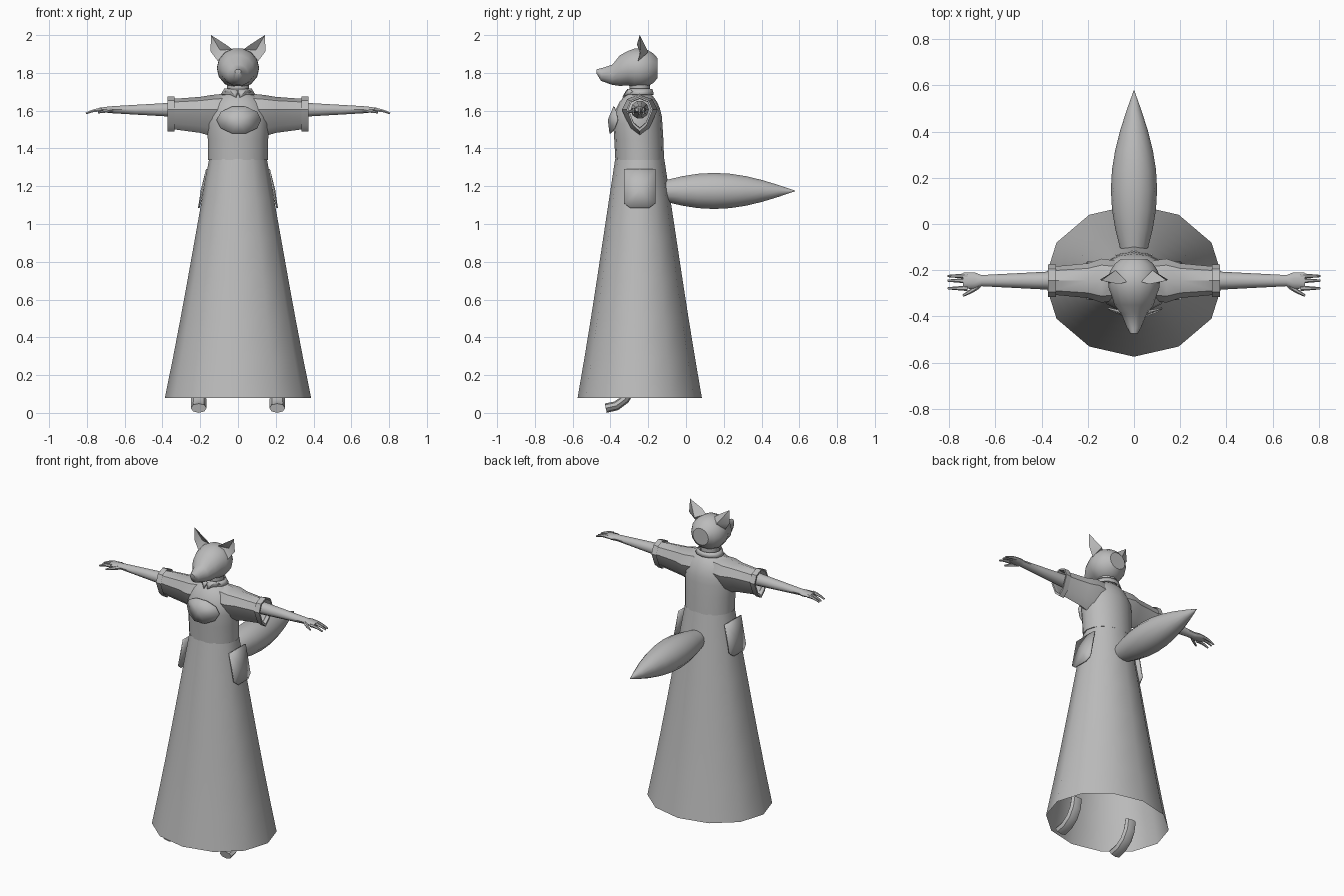
import bpy, bmesh, math
from math import sin, cos, pi, radians
from mathutils import Vector

if "Cube" in bpy.data.objects:
    bpy.data.objects.remove(bpy.data.objects["Cube"])

grey = bpy.data.materials.new("plain_grey")
grey.use_nodes = True
grey.diffuse_color = (0.5, 0.5, 0.5, 1)
grey.node_tree.nodes["Principled BSDF"].inputs["Base Color"].default_value = grey.diffuse_color

BODY_Y = -0.245
SKULL_Z = 1.825
ARM_Z = 1.605


def finish(name, bm, mirror=False, thick=0):
    bmesh.ops.recalc_face_normals(bm, faces=bm.faces)
    mesh = bpy.data.meshes.new(name)
    bm.to_mesh(mesh)
    bm.free()
    obj = bpy.data.objects.new(name, mesh)
    bpy.context.collection.objects.link(obj)
    mesh.materials.append(grey)
    bpy.ops.object.select_all(action='DESELECT')
    obj.select_set(True)
    bpy.context.view_layer.objects.active = obj
    bpy.ops.object.shade_smooth_by_angle(angle=radians(40))
    if thick:
        plate = obj.modifiers.new("thickness", 'SOLIDIFY')
        plate.thickness = thick
        plate.offset = 0
    if mirror:
        obj.modifiers.new("mirror", 'MIRROR')


def skin(bm, loops, caps):
    """Bridge equal loops of vertices and optionally close both ends."""
    for low, high in zip(loops, loops[1:]):
        for i in range(len(low)):
            bm.faces.new((low[i - 1], low[i], high[i], high[i - 1]))
    if caps:
        bm.faces.new(loops[0])
        bm.faces.new(loops[-1])


def steps(count):
    return [i / count for i in range(count + 1)]


def mix(start, end, t):
    return start + (end - start) * t


def loft(name, axis, centre, rings, sides=12, caps=True, drop=0, **options):
    """Each ring is (position, half width, half height, shift of the second
    centre coordinate); drop stretches the lower half into a point."""
    bm = bmesh.new()
    loops = []
    for pos, width, height, shift in rings:
        loop = []
        for i in range(sides):
            c, s = cos(2 * pi * i / sides), sin(2 * pi * i / sides)
            if drop and s < -0.01:
                c, s = c * 0.75, s * (1 + drop)
            u = centre[0] + width * c
            v = centre[1] + shift + height * s
            place = {'x': (pos, u, v), 'y': (u, pos, v), 'z': (u, v, pos)}
            loop.append(bm.verts.new(place[axis]))
        loops.append(loop)
    skin(bm, loops, caps)
    finish(name, bm, **options)


def tube(name, curve, radius, tip, flat=1, sides=6, count=4):
    """Sweep a tapering ring along a curve function, on both sides."""
    bm = bmesh.new()
    points = [Vector(curve(t)) for t in steps(count)]
    loops = []
    for i, p in enumerate(points):
        along = (points[min(i + 1, count)] - points[max(i - 1, 0)]).normalized()
        side = Vector((0, 1, 0)) if abs(along.x) > 0.5 else Vector((1, 0, 0))
        up = along.cross(side).normalized()
        side = up.cross(along)
        r = mix(radius, tip, i / count)
        angles = [2 * pi * k / sides for k in range(sides)]
        loops.append([bm.verts.new(p + r * (side * cos(a) + up * flat * sin(a))) for a in angles])
    skin(bm, loops, True)
    finish(name, bm, mirror=True)


def fan(name, outline, centres, **options):
    """Triangles from an outline to each centre point."""
    bm = bmesh.new()
    rim = [bm.verts.new(p) for p in outline]
    for centre in centres:
        middle = bm.verts.new(centre)
        for i in range(len(rim)):
            bm.faces.new((rim[i - 1], rim[i], middle))
    finish(name, bm, **options)


# Long open skirt with a slightly flared hem
def skirt_ring(t):
    flare = mix(0.378, 0.153, t) + 0.009 * (1 - 2 * t) ** 2 * (t < 0.5)
    return mix(0.08, 1.345, t), flare, flare * 0.85, 0


loft("skirt", 'z', (0, BODY_Y), [skirt_ring(t) for t in steps(6)], caps=False)

# Shirt body: straight waist, then domed shoulders
waist = [(1.34, 0.158, 0.129, 0), (1.45, 0.16, 0.13, -0.005)]
shoulders = [(1.53 + 0.18 * sin(a), 0.165 * cos(a), 0.13 * cos(a), -0.01 * cos(a))
             for a in [radians(80) * t for t in steps(6)]]
loft("shirt", 'z', (0, BODY_Y), waist + shoulders, sides=16)

# Short sleeves with a turned cuff
sleeve_end = (0.35, 0.061, 0.057, 0)
loft("sleeve", 'x', (BODY_Y, ARM_Z), [
    (0.07, 0.085, 0.085, 0), (0.14, 0.095, 0.078, 0), (0.2, 0.075, 0.068, 0), sleeve_end],
    sides=8, caps=False, drop=0.8, mirror=True)
loft("cuff", 'x', (BODY_Y, ARM_Z), [
    sleeve_end, (0.337, 0.07, 0.07, 0), (0.372, 0.07, 0.07, 0), (0.372, 0.06, 0.06, 0), sleeve_end],
    sides=8, caps=False, drop=0.65, mirror=True)

# Tapering arms and flat palms
forearm = [(mix(0.2, 0.66, t), mix(0.048, 0.024, t), mix(0.048, 0.02, t), 0) for t in steps(4)]
palm = [(0.69, 0.036, 0.017, 0), (0.74, 0.034, 0.01, 0)]
loft("arm", 'x', (BODY_Y, ARM_Z), forearm + palm, sides=10, mirror=True)

# Drooping fingers and thumbs
for label, y in (("outer", -0.225), ("middle", -0.245), ("inner", -0.278)):
    tube(label + "_finger", lambda t: (mix(0.72, 0.805, t), y, ARM_Z - 0.02 * t * t), 0.012, 0.005)
tube("thumb", lambda t: (mix(0.665, 0.74, t), BODY_Y - 0.01 - 0.055 * t ** 0.7, ARM_Z - 0.015 * t),
     0.014, 0.005)

# Neck and collar
loft("neck", 'z', (0, BODY_Y), [(z, 0.058, 0.054, 0) for z in (1.66, 1.76)])
loft("collar", 'z', (0, BODY_Y), [(1.685, 0.088, 0.072, 0), (1.715, 0.07, 0.064, 0)],
     caps=False, thick=0.006)
fan("collar_flap", [(0, -0.315, 1.705), (0.045, -0.3, 1.715), (0.07, -0.28, 1.7), (0.01, -0.335, 1.67)],
    [(0.033, -0.315, 1.697)], mirror=True, thick=0.006)

# Head: tapering snout, then a rounded skull
snout = [(-0.473, 0.016, 0.012, -0.018), (-0.45, 0.03, 0.034, -0.034),
         (-0.39, 0.055, 0.055, -0.035), (-0.35, 0.085, 0.083, -0.013)]
skull = [(-0.25 + 0.115 * sin(a), 0.113 * cos(a), 0.108 * cos(a), 0)
         for a in [radians(mix(-30, 60, t)) for t in steps(5)]]
loft("head", 'y', (0, SKULL_Z), snout + skull, sides=14)

# Ears, hollow in front
fan("ear", [(0.03, -0.25, 1.925), (0.065, -0.26, 1.95), (0.142, -0.245, 2),
            (0.146, -0.24, 1.915), (0.105, -0.255, 1.86)],
    [(0.095, -0.23, 1.92), (0.08, -0.2, 1.91)], mirror=True)

# Rounded patch curving around the chest
rim = [(0.117 * cos(a), 0.074 * sin(a)) for a in [2 * pi * i / 10 for i in range(10)]]
fan("chest_patch", [(x + 0.005, -0.405 + 3 * x * x + 4 * max(z, 0) ** 2, z + 1.55) for x, z in rim],
    [(0, -0.41, 1.55)], thick=0.008)

# Side pockets lying on the skirt
half = [(0.083, 0), (0.083, 0.18), (0.05, 0.205)]
pocket = half + [(-y, down) for y, down in reversed(half)]
fan("skirt_pocket", [(0.17 + 0.19 * down - 0.6 * y * y, y + BODY_Y, 1.29 - down) for y, down in pocket],
    [(0.193, BODY_Y, 1.18)], mirror=True, thick=0.008)

# Bushy tail
tail = [(mix(-0.11, 0.577, t), 0.1 * sin(pi * mix(0.2, 0.995, t)), 0.098 * sin(pi * mix(0.2, 0.995, t)), 0)
        for t in steps(8)]
loft("tail", 'y', (0, 1.175), tail, sides=14)

# Feet: a short curve from toe to ankle under the hem
tube("foot", lambda t: (0.208, -0.425 + 0.145 * sin(t * pi / 2), 0.185 - 0.16 * cos(t * pi / 2)),
     0.042, 0.038, flat=0.6, sides=8)
